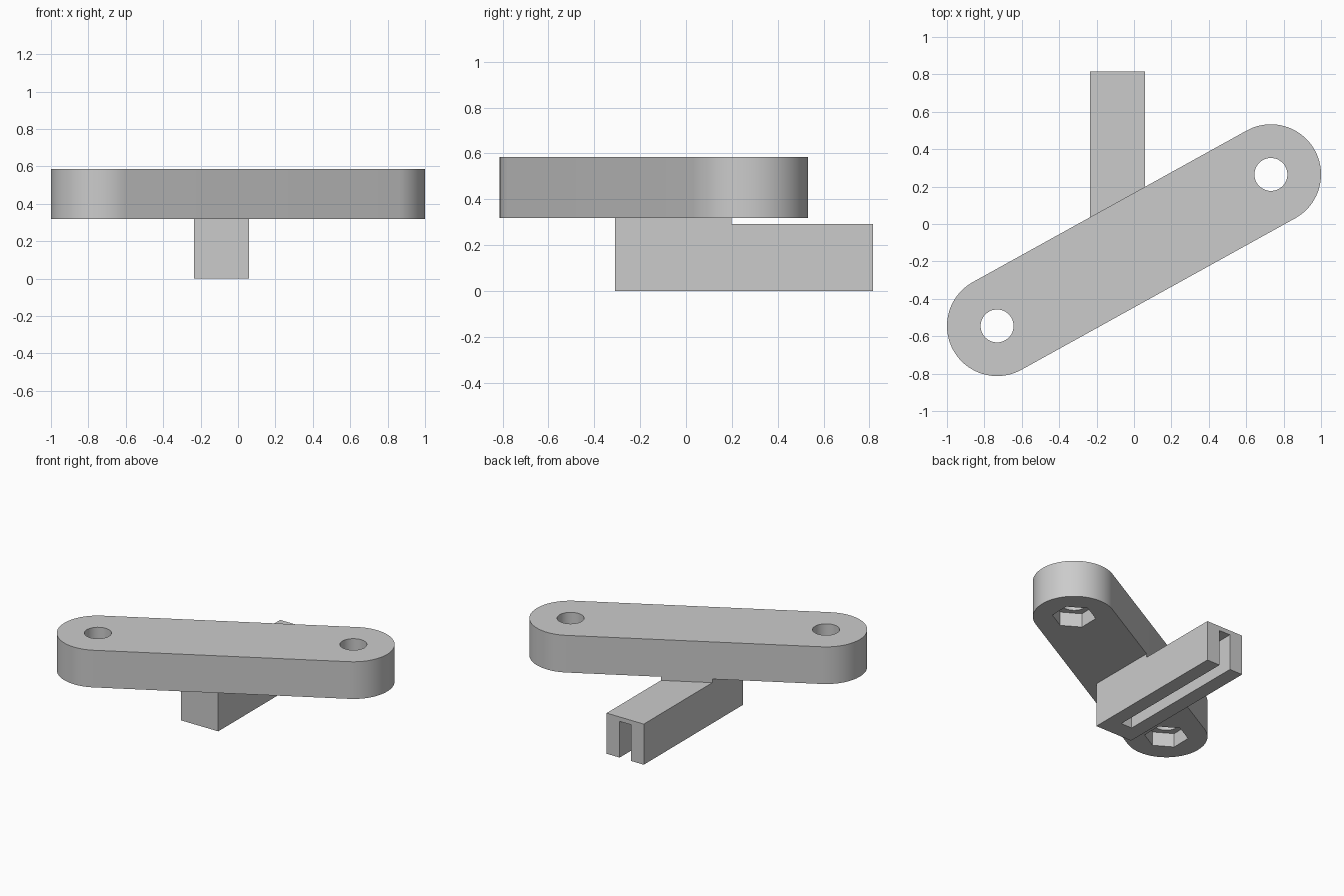
import bpy, bmesh
from math import pi, sin, cos, atan2
from mathutils import Vector

cube = bpy.data.objects.get("Cube")
if cube:
    bpy.data.objects.remove(cube, do_unlink=True)

grey = bpy.data.materials.new("light_grey")
grey.use_nodes = True
grey.diffuse_color = (0.6, 0.6, 0.6, 1)
grey.node_tree.nodes["Principled BSDF"].inputs["Base Color"].default_value = (0.6, 0.6, 0.6, 1)


def prism(name, points, z0, z1):
    """Upright solid from a counter-clockwise outline."""
    bm = bmesh.new()
    base = bm.faces.new([bm.verts.new((x, y, z0)) for x, y in points])
    top = bmesh.ops.extrude_face_region(bm, geom=[base])["geom"]
    verts = [v for v in top if isinstance(v, bmesh.types.BMVert)]
    bmesh.ops.translate(bm, vec=(0, 0, z1 - z0), verts=verts)
    bmesh.ops.recalc_face_normals(bm, faces=bm.faces)
    mesh = bpy.data.meshes.new(name)
    bm.to_mesh(mesh)
    bm.free()
    mesh.materials.append(grey)
    obj = bpy.data.objects.new(name, mesh)
    bpy.context.collection.objects.link(obj)
    return obj


def arc(centre, radius, start, sweep, steps, closed=False):
    count = steps if closed else steps + 1
    angles = [start + sweep * i / steps for i in range(count)]
    return [(centre.x + radius * cos(a), centre.y + radius * sin(a)) for a in angles]


def rectangle(x0, x1, y0, y1):
    return [(x0, y0), (x1, y0), (x1, y1), (x0, y1)]


def cut(obj, cutter):
    cutter.hide_render = True
    mod = obj.modifiers.new("cut", "BOOLEAN")
    mod.operation = "DIFFERENCE"
    mod.solver = "EXACT"
    mod.object = cutter
    activate(obj)
    bpy.ops.object.modifier_apply(modifier=mod.name)
    bpy.data.objects.remove(cutter, do_unlink=True)


def activate(obj):
    bpy.ops.object.select_all(action="DESELECT")
    obj.select_set(True)
    bpy.context.view_layer.objects.active = obj


# Main dimensions
ends = [Vector((-0.732, -0.545)), Vector((0.732, 0.265))]
radius, bar_bottom, bar_top = 0.268, 0.318, 0.585
along = (ends[1] - ends[0]).normalized()
across = Vector((-along.y, along.x))
angle = atan2(along.y, along.x)
left, right, front, back = -0.235, 0.06, -0.31, 0.815
middle = (left + right) / 2

# Round-ended bar
outline = (arc(ends[1], radius, angle - pi / 2, pi, 40)
           + arc(ends[0], radius, angle + pi / 2, pi, 40))
bar = prism("round_ended_bar", outline, bar_bottom, bar_top)

# Bolt holes with hexagonal nut pockets underneath
for end in ends:
    cut(bar, prism("bolt_hole_cutter", arc(end, 0.088, 0, 2 * pi, 48, True), 0.2, 0.7))
    cut(bar, prism("nut_pocket_cutter", arc(end, 0.143, angle, 2 * pi, 6, True),
                   0.2, bar_bottom + 0.1))

# Slotted block, lowered where it leaves the bar
block = prism("slotted_block", rectangle(left, right, front, back), 0, bar_bottom)
near = [ends[0] + across * radius, ends[1] + across * radius]
far = [p + across * 2 for p in reversed(near)]
cut(block, prism("step_cutter", near + far, 0.292, 0.5))
cut(block, prism("slot_cutter",
                 rectangle(middle - 0.044, middle + 0.044, front + 0.13, back + 0.1),
                 -0.1, 0.26))

for obj in (bar, block):
    activate(obj)
    bpy.ops.object.shade_smooth_by_angle(angle=pi / 6)
